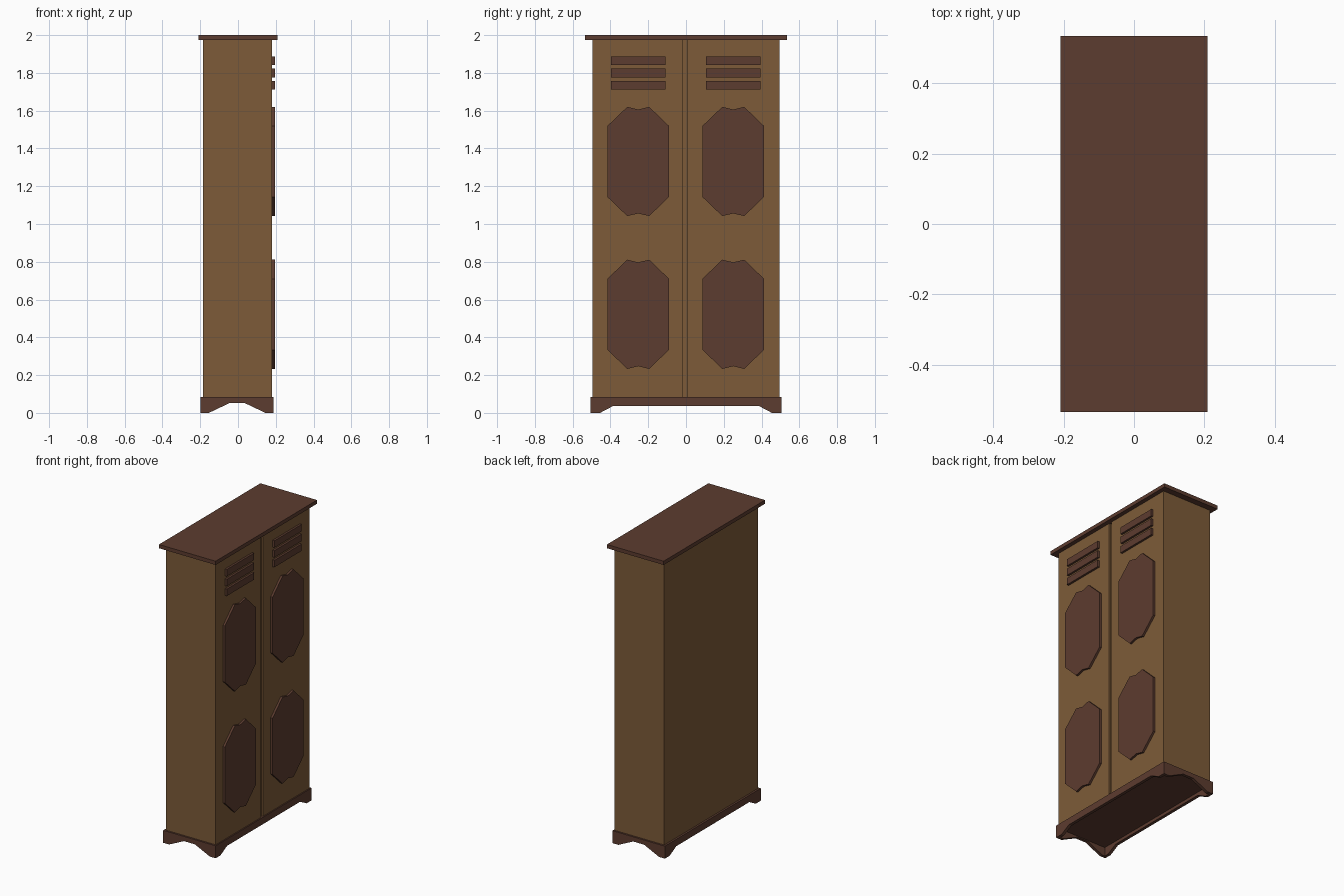
import bpy, bmesh
from mathutils import Vector

if "Cube" in bpy.data.objects:
    bpy.data.objects.remove(bpy.data.objects["Cube"], do_unlink=True)


def make_material(name, color):
    m = bpy.data.materials.new(name)
    m.use_nodes = True
    m.diffuse_color = color
    b = m.node_tree.nodes["Principled BSDF"]
    b.inputs["Base Color"].default_value = color
    b.inputs["Roughness"].default_value = 0.8
    return m


oak = make_material("oak brown", (0.205, 0.105, 0.04, 1))
walnut = make_material("dark walnut", (0.108, 0.045, 0.029, 1))


def prism(name, points, direction, mat):
    """Extrude a closed planar outline along a direction."""
    bm = bmesh.new()
    face = bm.faces.new([bm.verts.new(p) for p in points])
    ext = bmesh.ops.extrude_face_region(bm, geom=[face], use_keep_orig=True)
    verts = [g for g in ext["geom"] if isinstance(g, bmesh.types.BMVert)]
    bmesh.ops.translate(bm, verts=verts, vec=Vector(direction))
    bmesh.ops.recalc_face_normals(bm, faces=bm.faces)
    mesh = bpy.data.meshes.new(name)
    bm.to_mesh(mesh)
    bm.free()
    mesh.materials.append(mat)
    obj = bpy.data.objects.new(name, mesh)
    bpy.context.collection.objects.link(obj)
    return obj


def box(name, lo, hi, mat):
    (x0, y0, z0), (x1, y1, z1) = lo, hi
    outline = [(x0, y0, z0), (x1, y0, z0), (x1, y1, z0), (x0, y1, z0)]
    return prism(name, outline, (0, 0, z1 - z0), mat)


# Main dimensions
BACK, FRONT, HALF = -0.185, 0.181, 0.494
BASE_TOP, BODY_TOP = 0.083, 1.975

# Cabinet body with a narrow groove between the two doors
groove = [(FRONT, -0.018), (FRONT - 0.012, -0.018), (FRONT - 0.012, 0.005), (FRONT, 0.005)]
plan = [(BACK, -HALF), (FRONT, -HALF)] + groove + [(FRONT, HALF), (BACK, HALF)]
prism("cabinet_body", [(x, y, BASE_TOP) for x, y in plan], (0, 0, BODY_TOP - BASE_TOP), oak)

# Overhanging top board
box("top_board", (-0.209, -0.535, BODY_TOP), (0.209, 0.535, 2.0), walnut)

# Plinth: four scalloped aprons around a recessed floor
X0, X1, Y, T = -0.198, 0.189, 0.506, 0.02


def apron_profile(half, foot, rise, height):
    right = [(half, BASE_TOP), (half, 0), (foot, 0), (rise, height)]
    return right + [(-u, z) for u, z in reversed(right)]


long_side = apron_profile(Y, 0.455, 0.385, 0.037)
for name, x in (("front_apron", X1 - T), ("back_apron", X0)):
    prism(name, [(x, u, z) for u, z in long_side], (T, 0, 0), walnut)

mid = (X0 + X1) / 2
short_side = apron_profile((X1 - X0) / 2 - T, 0.15, 0.04, 0.052)
for name, y in (("right_apron", -Y), ("left_apron", Y - T)):
    prism(name, [(mid + u, y, z) for u, z in short_side], (0, T, 0), walnut)

box("plinth_floor", (X0 + T, T - Y, 0.058), (X1 - T, Y - T, BASE_TOP), walnut)

# Door panels: octagons with a small notch at top and bottom
quarter = [(0, 0.275), (0.058, 0.289), (0.163, 0.188)]
upper = quarter + [(-u, z) for u, z in reversed(quarter[1:])]
right_half = quarter + [(u, -z) for u, z in reversed(quarter)]
outline = right_half + [(-u, z) for u, z in reversed(right_half[1:-1])]

for side, cy in (("right", -0.253), ("left", 0.25)):
    for level, cz in (("lower", 0.522), ("upper", 1.331)):
        prism(f"{side}_{level}_panel", [(FRONT, cy + u, cz + z) for u, z in outline],
              (0.014, 0, 0), walnut)
    # Ventilation slats
    for i in range(3):
        z = 1.711 + i * 0.0655
        box(f"{side}_vent_slat_{i + 1}", (FRONT, cy - 0.144, z),
            (FRONT + 0.014, cy + 0.144, z + 0.046), walnut)
